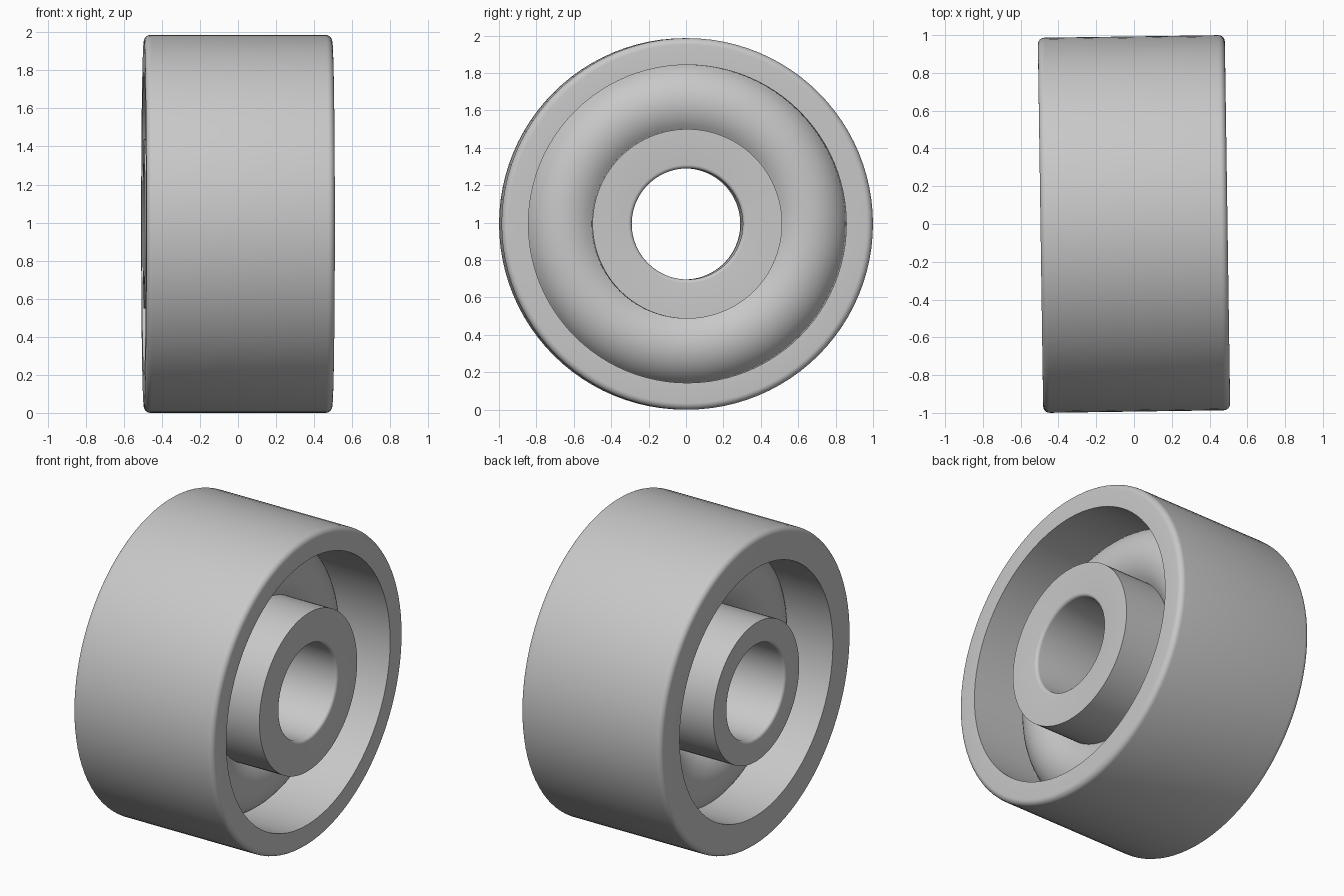
import bpy, bmesh, math
from mathutils import Vector, Matrix

cube = bpy.data.objects.get("Cube")
if cube:
    bpy.data.objects.remove(cube, do_unlink=True)

# Main dimensions
RADIUS, HALF_WIDTH, BORE = 0.993, 0.495, 0.297
EDGE_ROUND, BORE_ROUND = 0.035, 0.02
WEB_CENTRE, WEB_RADIUS = 0.65, 0.226
SEGMENTS = 96
YAW = 0.0145

grey = bpy.data.materials.new("plain grey")
grey.use_nodes = True
colour = (0.58, 0.58, 0.58, 1)
grey.diffuse_color = colour
grey.node_tree.nodes["Principled BSDF"].inputs["Base Color"].default_value = colour


def arc(cx, cr, radius, start, end, steps):
    """Points (x along the axle, r from the axle) on an arc, angles in degrees from +r."""
    points = []
    for i in range(steps + 1):
        a = math.radians(start + (end - start) * i / steps)
        points.append((cx + radius * math.sin(a), cr + radius * math.cos(a)))
    return points


def side_profile(rim_inner, hub_outer):
    """One side: tread edge, rim wall, round web, hub face, bore lip."""
    points = arc(HALF_WIDTH - EDGE_ROUND, RADIUS - EDGE_ROUND, EDGE_ROUND, 0, 90, 6)
    points.append((HALF_WIDTH, rim_inner))
    start = math.degrees(math.acos((rim_inner - WEB_CENTRE) / WEB_RADIUS))
    end = math.degrees(math.acos((hub_outer - WEB_CENTRE) / WEB_RADIUS))
    points += arc(0, WEB_CENTRE, WEB_RADIUS, start, end, 14)
    points.append((HALF_WIDTH, hub_outer))
    points += arc(HALF_WIDTH - BORE_ROUND, BORE + BORE_ROUND, BORE_ROUND, 90, 180, 5)
    return points


# Wide hub on the +x side, narrow hub and thicker rim on the -x side
left_side = side_profile(0.85, 0.507)
right_side = side_profile(0.795, 0.445)
profile = left_side + [(-x, r) for x, r in reversed(right_side)]

# Turn the profile around the axle
bm = bmesh.new()
verts = [bm.verts.new((x, 0, r)) for x, r in profile]
edges = [bm.edges.new((v, verts[(i + 1) % len(verts)])) for i, v in enumerate(verts)]
bmesh.ops.spin(bm, geom=verts + edges, cent=Vector(), axis=Vector((1, 0, 0)),
               angle=math.tau, steps=SEGMENTS, use_merge=False)
bmesh.ops.remove_doubles(bm, verts=bm.verts, dist=0.0002)
bmesh.ops.recalc_face_normals(bm, faces=bm.faces)
placement = Matrix.Translation((0, 0, RADIUS)) @ Matrix.Rotation(YAW, 4, "Z")
bmesh.ops.transform(bm, matrix=placement, verts=bm.verts)

mesh = bpy.data.meshes.new("wheel")
bm.to_mesh(mesh)
bm.free()
mesh.materials.append(grey)
wheel = bpy.data.objects.new("wheel", mesh)
bpy.context.collection.objects.link(wheel)

# Smooth curved surfaces, keep the rim, web and hub edges sharp
bpy.ops.object.select_all(action="DESELECT")
wheel.select_set(True)
bpy.context.view_layer.objects.active = wheel
bpy.ops.object.shade_smooth_by_angle(angle=math.radians(30))
